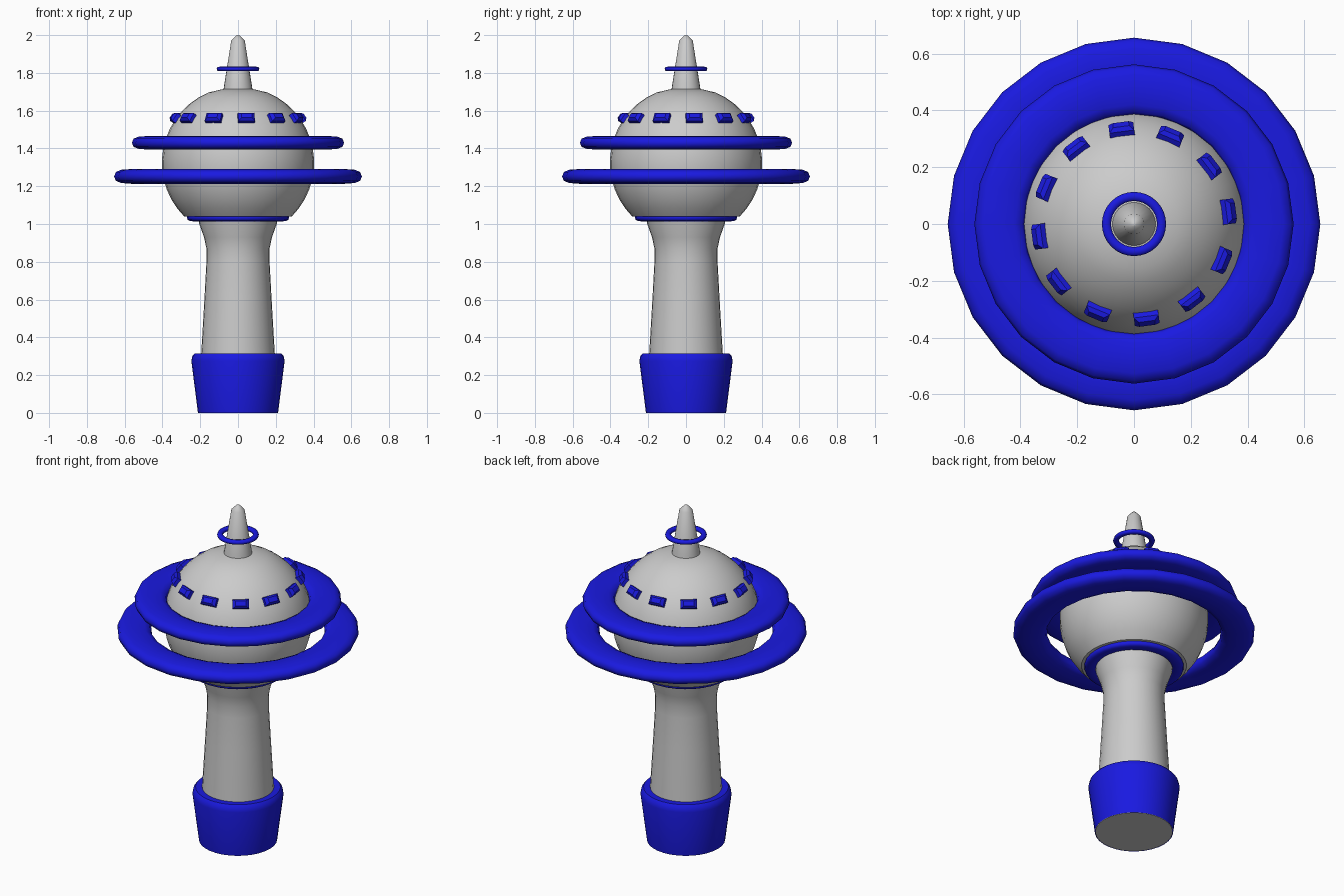
import bpy, bmesh, math
from mathutils import Matrix

if "Cube" in bpy.data.objects:
    bpy.data.objects.remove(bpy.data.objects["Cube"])

blue = bpy.data.materials.new("blue")
blue.diffuse_color = (0.01, 0.01, 0.75, 1)
blue.use_nodes = True
blue.node_tree.nodes["Principled BSDF"].inputs["Base Color"].default_value = blue.diffuse_color


def finish(name, bm, mat=None, angle=40):
    bmesh.ops.recalc_face_normals(bm, faces=bm.faces)
    me = bpy.data.meshes.new(name)
    bm.to_mesh(me)
    bm.free()
    ob = bpy.data.objects.new(name, me)
    bpy.context.collection.objects.link(ob)
    if mat:
        me.materials.append(mat)
    bpy.ops.object.select_all(action='DESELECT')
    ob.select_set(True)
    bpy.context.view_layer.objects.active = ob
    if angle:
        bpy.ops.object.shade_smooth_by_angle(angle=math.radians(angle))
    return ob


def lathe(name, profile, mat=None, closed=False, seg=24, angle=40):
    """Revolve (radius, z) points about the z axis."""
    bm = bmesh.new()
    vs = [bm.verts.new((r, 0, z)) for r, z in profile]
    es = [bm.edges.new(p) for p in zip(vs, vs[1:])]
    if closed:
        es.append(bm.edges.new((vs[-1], vs[0])))
    bmesh.ops.spin(bm, geom=vs + es, axis=(0, 0, 1), cent=(0, 0, 0),
                   steps=seg, angle=math.tau)
    bmesh.ops.remove_doubles(bm, verts=bm.verts, dist=1e-5)
    return finish(name, bm, mat, angle)


def ring(name, inner, outer, z, half, seg=24, n=12, power=0.75):
    """Flattened ring with a rounded, slightly boxy cross-section."""
    mid, w = (inner + outer) / 2, (outer - inner) / 2
    prof = []
    for i in range(n):
        a = math.tau * i / n
        c, s = math.cos(a), math.sin(a)
        prof.append((mid + w * math.copysign(abs(c) ** power, c),
                     z + half * math.copysign(abs(s) ** power, s)))
    return lathe(name, prof, blue, True, seg, 80)


# Tower column with flared top and closed underside
lathe("column", [(0, 0), (0.209, 0), (0.195, 0.31), (0.178, 0.6),
                 (0.167, 0.80), (0.167, 0.87), (0.18, 0.93),
                 (0.205, 1.0), (0.215, 1.06)], seg=32)

# Blue foot collar
lathe("base_collar", [(0.212, 0), (0.247, 0.275), (0.242, 0.30),
                      (0.23, 0.314), (0.19, 0.314)], blue, seg=32)

# Spherical pod, slightly flattened at the top and bottom
arc = [(0.403 * math.cos(math.radians(a)), 1.325 + 0.403 * math.sin(math.radians(a)))
       for a in range(-45, 69, 8)]
lathe("pod", [(0, 1.035)] + arc + [(0.08, 1.714), (0, 1.716)], seg=32)

# Spire
lathe("spire", [(0.078, 1.70), (0.074, 1.73), (0.036, 1.97), (0.01, 1.997), (0, 2.0)], seg=24)

# Rings
ring("lower_deck_ring", 0.472, 0.656, 1.252, 0.039)
ring("upper_deck_ring", 0.385, 0.562, 1.430, 0.036)
ring("neck_ring", 0.20, 0.27, 1.034, 0.020, seg=32)
ring("spire_ring", 0.081, 0.113, 1.821, 0.012, seg=32, n=8)

# Row of bevelled windows around the pod
bm = bmesh.new()
tilt = math.radians(34)
for i in range(12):
    m = (Matrix.Rotation(math.radians(7.5 + 30 * i), 4, 'Z')
         @ Matrix.Translation((0.337, 0, 1.563))
         @ Matrix.Rotation(-tilt, 4, 'Y'))
    rows = []
    for x, y, z in ((-0.02, 0.044, 0.025), (0.006, 0.044, 0.025), (0.02, 0.028, 0.014)):
        rows.append([bm.verts.new(m @ Matrix.Translation((x, sy * y, sz * z)).to_translation())
                     for sy, sz in ((-1, -1), (1, -1), (1, 1), (-1, 1))])
    for a, b in zip(rows, rows[1:]):
        for k in range(4):
            bm.faces.new((a[k], a[(k + 1) % 4], b[(k + 1) % 4], b[k]))
    bm.faces.new(rows[0])
    bm.faces.new(rows[-1])
finish("windows", bm, blue, angle=0)
